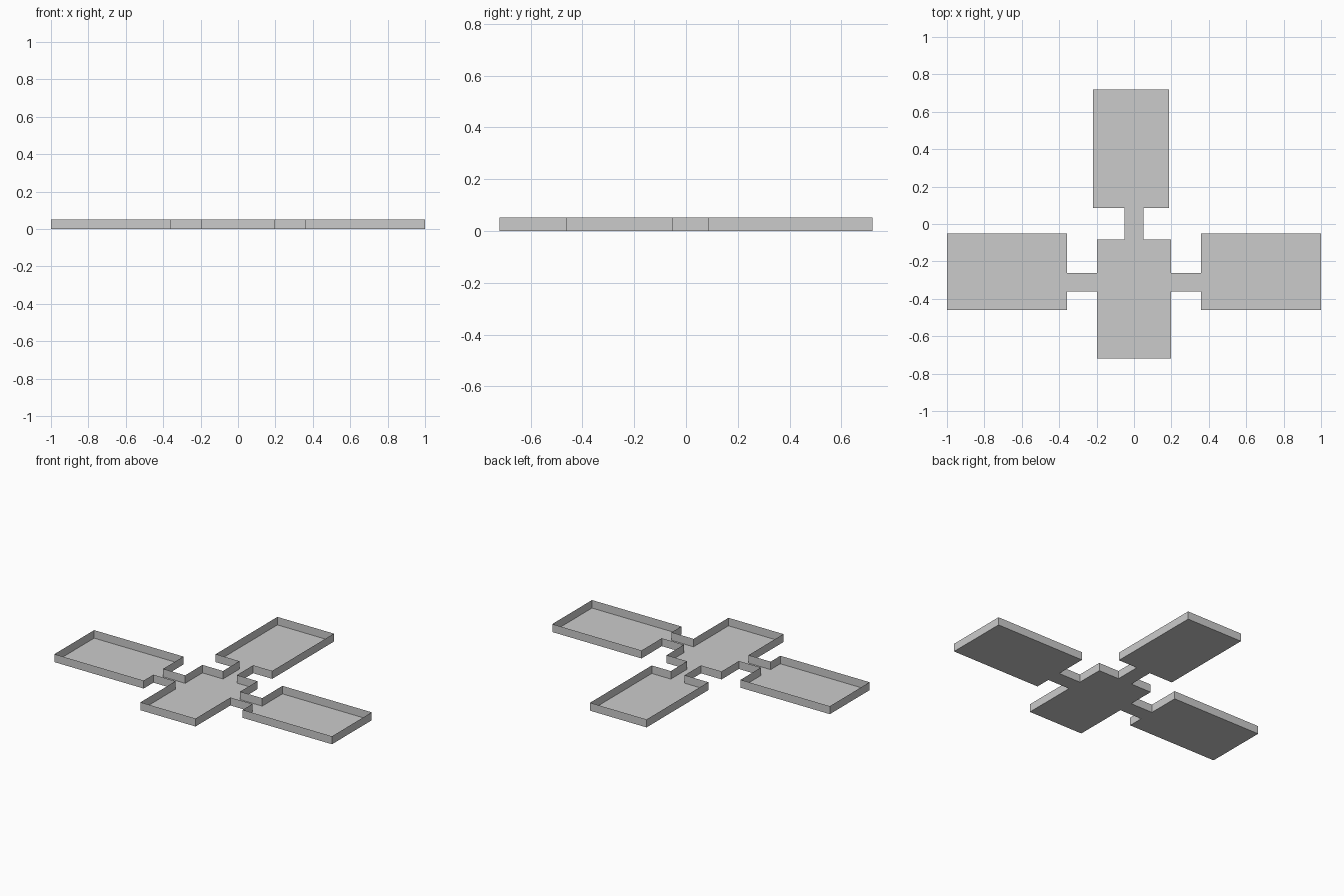
import bpy, bmesh

if "Cube" in bpy.data.objects:
    bpy.data.objects.remove(bpy.data.objects["Cube"])

H = 0.052          # wall height
DOOR = 0.05        # half width of the passages
MID = -0.311       # centre line of the side passages


def build(name, x0, x1, y0, y1, walls):
    """Thin floor rectangle plus thin upright walls along polylines."""
    bm = bmesh.new()
    bm.faces.new([bm.verts.new((x, y, 0)) for x, y in
                  ((x0, y0), (x1, y0), (x1, y1), (x0, y1))])
    for path in walls:
        low = [bm.verts.new((x, y, 0)) for x, y in path]
        top = [bm.verts.new((x, y, H)) for x, y in path]
        for i in range(len(path) - 1):
            bm.faces.new((low[i], low[i + 1], top[i + 1], top[i]))
    bmesh.ops.remove_doubles(bm, verts=bm.verts, dist=1e-5)
    mesh = bpy.data.meshes.new(name)
    bm.to_mesh(mesh)
    bm.free()
    obj = bpy.data.objects.new(name, mesh)
    bpy.context.collection.objects.link(obj)


# central room: doorways left, right and back
cx, cb, cf = 0.198, -0.083, -0.72
lo, hi = MID - DOOR, MID + DOOR
build("central_room", -cx, cx, cf, cb, [
    [(-cx, lo), (-cx, cf), (cx, cf), (cx, lo)],
    [(cx, hi), (cx, cb), (DOOR, cb)],
    [(-DOOR, cb), (-cx, cb), (-cx, hi)]])

# back room and its passage
x0, x1, y0, y1 = -0.22, 0.187, 0.085, 0.72
build("back_room", x0, x1, y0, y1, [
    [(DOOR, y0), (x1, y0), (x1, y1), (x0, y1), (x0, y0), (-DOOR, y0)]])
build("back_passage", -DOOR, DOOR, cb, y0, [
    [(s * DOOR, cb), (s * DOOR, y0)] for s in (-1, 1)])

# side rooms and passages, mirrored left and right
xi, yf, yb = 0.357, -0.461, -0.052
for side, s in (("left", -1), ("right", 1)):
    build(side + "_room", s * xi, s, yf, yb, [
        [(s * xi, lo), (s * xi, yf), (s, yf), (s, yb), (s * xi, yb), (s * xi, hi)]])
    build(side + "_passage", s * cx, s * xi, lo, hi, [
        [(s * cx, y), (s * xi, y)] for y in (lo, hi)])
